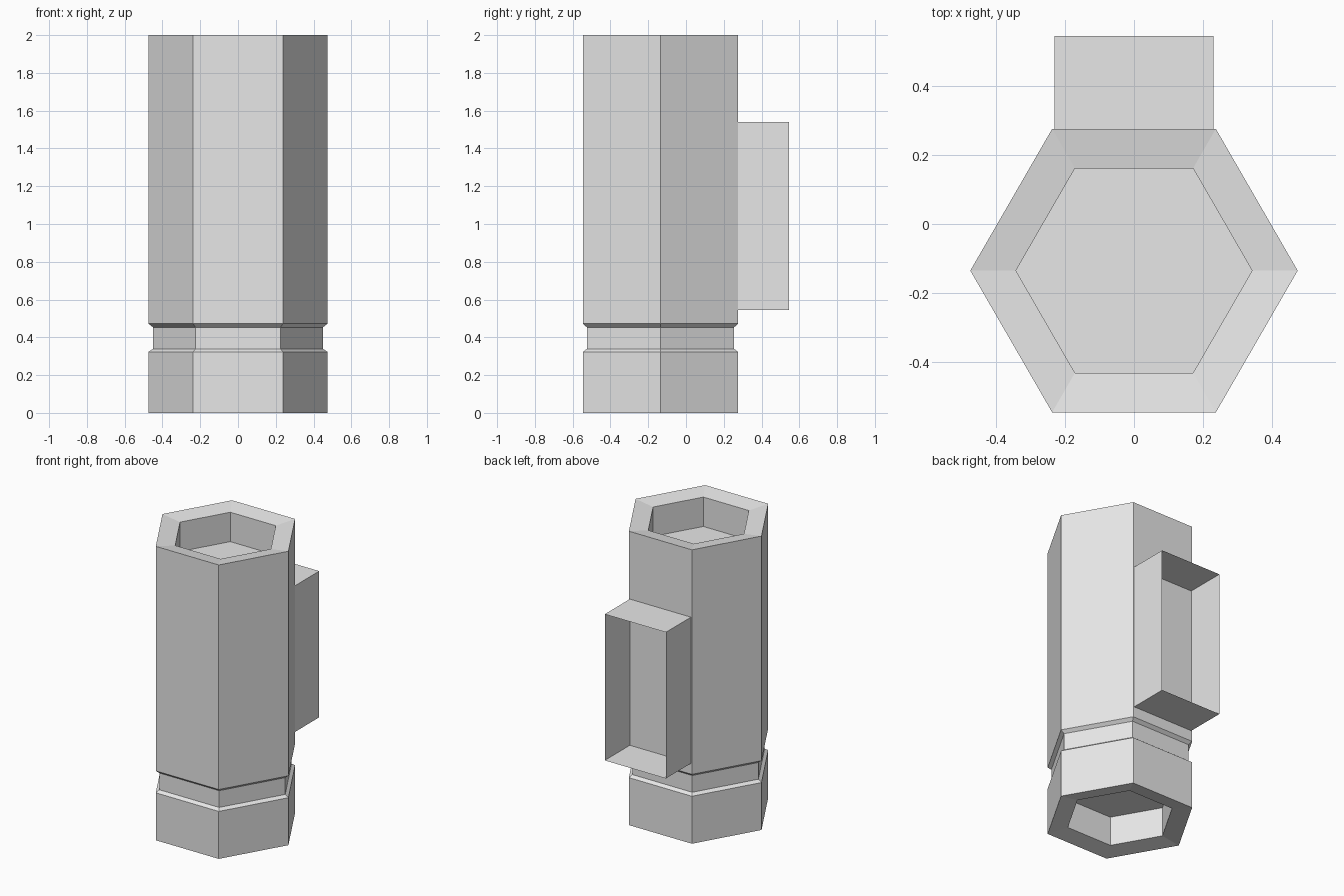
import bpy
import bmesh
from math import cos, sin, tau

cube = bpy.data.objects.get("Cube")
if cube:
    bpy.data.objects.remove(cube)

SIDES = 6
CENTRE_Y = -0.135


def make_material(name, rgb):
    mat = bpy.data.materials.new(name)
    mat.use_nodes = True
    mat.diffuse_color = (*rgb, 1)
    mat.node_tree.nodes["Principled BSDF"].inputs["Base Color"].default_value = (*rgb, 1)
    return mat


def add_object(name, bm, mat):
    mesh = bpy.data.meshes.new(name)
    bm.to_mesh(mesh)
    bm.free()
    mesh.materials.append(mat)
    obj = bpy.data.objects.new(name, mesh)
    bpy.context.collection.objects.link(obj)
    return obj


def bridge(bm, low, high):
    n = len(low)
    for i in range(n):
        j = (i + 1) % n
        bm.faces.new((low[i], low[j], high[j], high[i]))


grey = make_material("light grey", (0.8, 0.8, 0.8))

# Hexagonal tube: (radius, height) from the lower recess, up the outside
# with its groove, over the dished rim and down to the upper recess floor
R, GROOVE, BORE = 0.474, 0.45, 0.342
profile = [
    (BORE, 0.22), (BORE, 0.02), (R, 0),
    (R, 0.323), (GROOVE, 0.339), (GROOVE, 0.453), (R, 0.472),
    (R, 2), (BORE, 1.98), (BORE, 1.78),
]
bm = bmesh.new()
rings = []
for radius, z in profile:
    angles = [tau * i / SIDES for i in range(SIDES)]
    rings.append([bm.verts.new((radius * cos(a), CENTRE_Y + radius * sin(a), z))
                  for a in angles])
for low, high in zip(rings, rings[1:]):
    bridge(bm, low, high)
bm.faces.new(reversed(rings[0]))
bm.faces.new(rings[-1])
add_object("hexagonal_tube", bm, grey)

# Thin-walled rectangular sleeve on the back, open at its outer end
bm = bmesh.new()
corners = [(-0.23, 0.545), (0.23, 0.545), (0.23, 1.54), (-0.23, 1.54)]
inner, outer = ([bm.verts.new((x, y, z)) for x, z in corners] for y in (0.275, 0.545))
bridge(bm, outer, inner)
bmesh.ops.recalc_face_normals(bm, faces=bm.faces)
add_object("back_sleeve", bm, grey)
